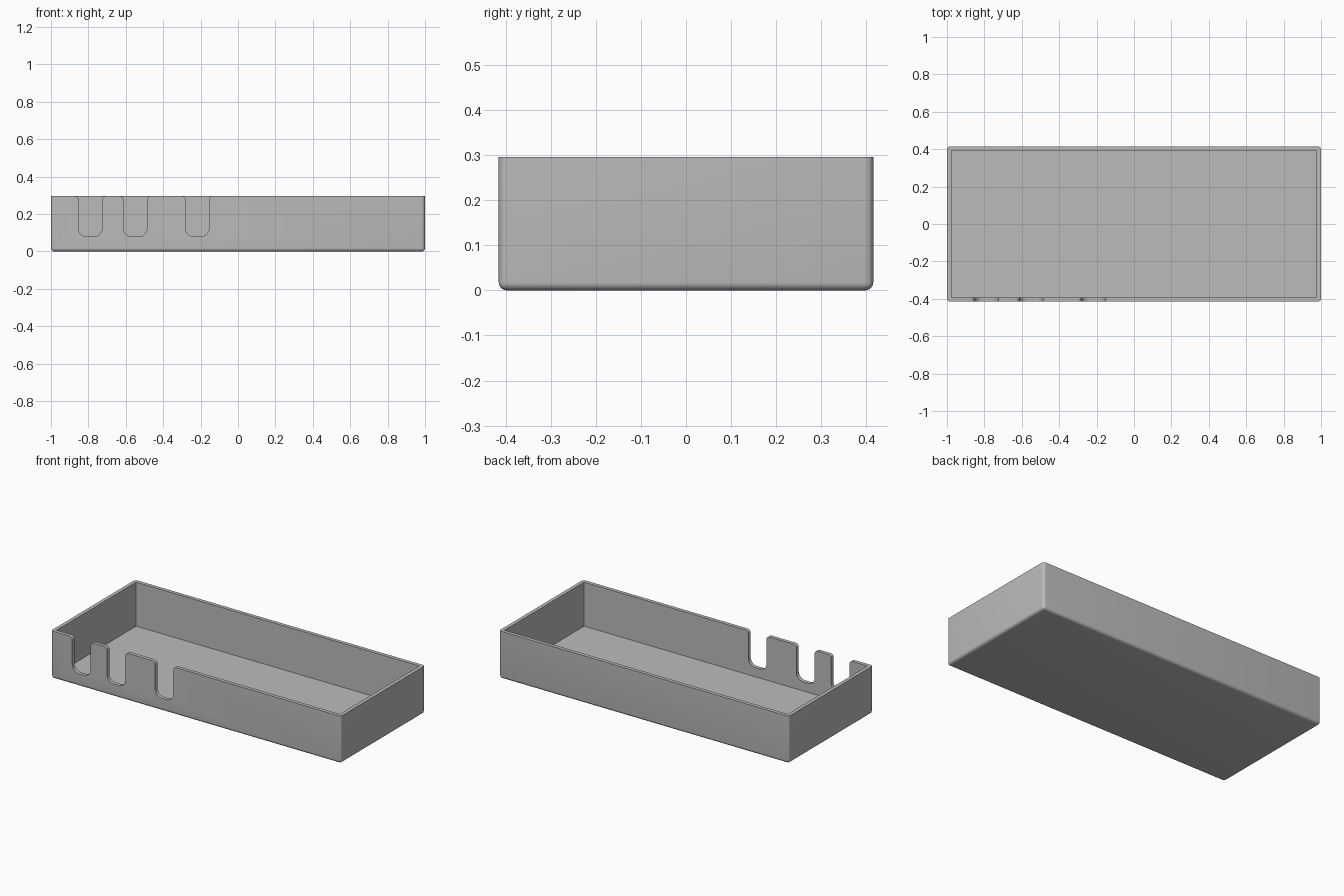
import bpy, bmesh, math

if "Cube" in bpy.data.objects:
    bpy.data.objects.remove(bpy.data.objects["Cube"], do_unlink=True)

LENGTH, DEPTH, HEIGHT = 2.0, 0.83, 0.296
WALL, FLOOR, ROUND = 0.023, 0.022, 0.018

grey = bpy.data.materials.new("plain grey")
grey.use_nodes = True
colour = (0.5, 0.5, 0.5, 1)
grey.diffuse_color = colour
grey.node_tree.nodes["Principled BSDF"].inputs["Base Color"].default_value = colour


def make_object(name, bm):
    bmesh.ops.recalc_face_normals(bm, faces=bm.faces)
    mesh = bpy.data.meshes.new(name)
    bm.to_mesh(mesh)
    bm.free()
    mesh.materials.append(grey)
    obj = bpy.data.objects.new(name, mesh)
    bpy.context.collection.objects.link(obj)
    return obj


def box(sx, sy, z0, z1):
    bm = bmesh.new()
    bmesh.ops.create_cube(bm, size=1)
    for v in bm.verts:
        v.co = (v.co.x * sx, v.co.y * sy, z0 if v.co.z < 0 else z1)
    return bm


def arc(cx, cz, r, start, end, steps=8):
    angles = [math.radians(start + (end - start) * i / steps) for i in range(steps + 1)]
    return [(cx + r * math.cos(a), cz + r * math.sin(a)) for a in angles]


def notch(x, half=0.063, bottom=0.079, low_r=0.045, lip_r=0.02):
    # U-shaped slot with rounded bottom corners and flared lips
    right = arc(half - low_r, bottom + low_r, low_r, -90, 0)
    right += arc(half + lip_r, HEIGHT - lip_r, lip_r, 180, 90)
    right.append((half + lip_r, HEIGHT + 0.1))
    outline = right + [(-px, pz) for px, pz in reversed(right)]
    bm = bmesh.new()
    face = bm.faces.new([bm.verts.new((x + px, -DEPTH / 2 - 0.05, pz)) for px, pz in outline])
    out = bmesh.ops.extrude_face_region(bm, geom=[face])
    moved = [g for g in out["geom"] if isinstance(g, bmesh.types.BMVert)]
    bmesh.ops.translate(bm, verts=moved, vec=(0, 0.05 + WALL + 0.03, 0))
    return make_object("notch_cutter", bm)


# Outer shell, rounded everywhere but the rim
bm = box(LENGTH, DEPTH, 0, HEIGHT)
edges = [e for e in bm.edges if min(v.co.z for v in e.verts) < HEIGHT / 2]
bmesh.ops.bevel(bm, geom=edges, offset=ROUND, segments=6, profile=0.5, affect='EDGES')
tray = make_object("tray", bm)

# Cavity and the three front cable slots
cutters = [make_object("cavity_cutter",
                       box(LENGTH - 2 * WALL, DEPTH - 2 * WALL, FLOOR, HEIGHT + 0.1))]
cutters += [notch(x) for x in (-0.79, -0.55, -0.218)]

bpy.ops.object.select_all(action='DESELECT')
bpy.context.view_layer.objects.active = tray
tray.select_set(True)
for cutter in cutters:
    mod = tray.modifiers.new("cut", 'BOOLEAN')
    mod.operation = 'DIFFERENCE'
    mod.solver = 'EXACT'
    mod.object = cutter
    bpy.ops.object.modifier_apply(modifier=mod.name)
    bpy.data.objects.remove(cutter, do_unlink=True)

bpy.ops.object.shade_smooth_by_angle(angle=math.radians(30))
